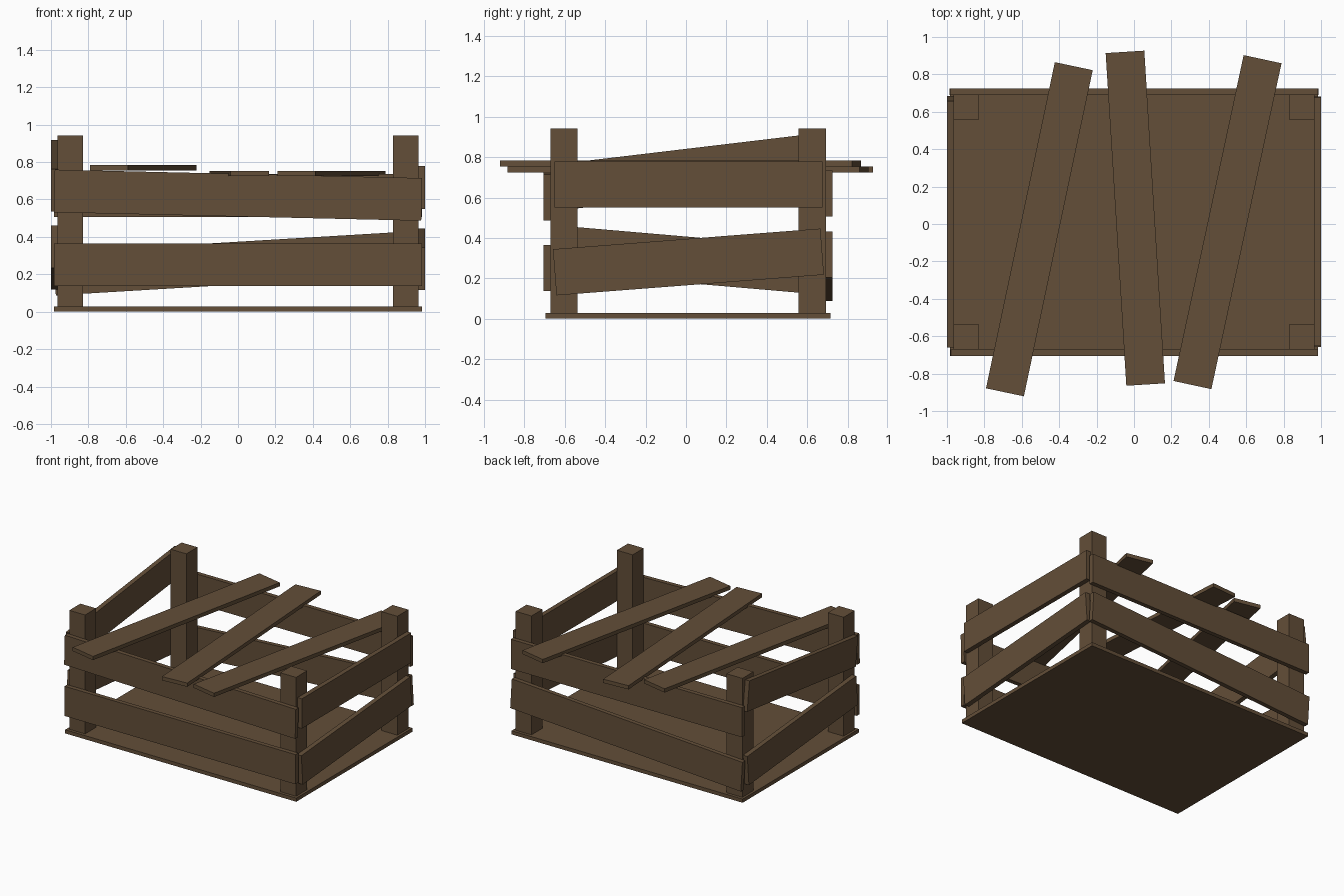
import bpy, math
from mathutils import Matrix

if "Cube" in bpy.data.objects:
    bpy.data.objects.remove(bpy.data.objects["Cube"])

wood = bpy.data.materials.new("dark brown wood")
wood.diffuse_color = (0.125, 0.077, 0.040, 1)
wood.use_nodes = True
wood.node_tree.nodes["Principled BSDF"].inputs["Base Color"].default_value = wood.diffuse_color


def board(name, center, size, axis='Z', slope=0.0):
    """Box of given size, turned about one axis through its centre."""
    bpy.ops.mesh.primitive_cube_add(size=1)
    ob = bpy.context.object
    ob.name = name
    ob.data.transform(Matrix.Diagonal((*size, 1)))
    ob.rotation_euler['XYZ'.index(axis)] = slope
    ob.location = center
    ob.data.materials.append(wood)
    return ob


# floor panel
board("floor_panel", (0, 0.01, 0.014), (1.965, 1.411, 0.028))

# corner posts
for sx, side in ((-1, "left"), (1, "right")):
    for sy, end in ((-1, "front"), (1, "back")):
        board(f"{end}_{side}_post", (sx * 0.897, 0.01 + sy * 0.615, 0.484),
              (0.134, 0.134, 0.916))

# long slats, front and back: name, y, z, slope in the xz plane
for name, y, z, s in (("front_upper_slat", -0.688, 0.623, -0.023),
                      ("front_lower_slat", -0.688, 0.252, 0.0),
                      ("back_upper_slat", 0.708, 0.621, 0.0),
                      ("back_lower_slat", 0.708, 0.260, 0.060)):
    board(name, (0, y, z), (1.965, 0.034, 0.228), 'Y', -math.atan(s))

# short slats, left and right: name, x, z, slope in the yz plane
for name, x, z, s in (("right_upper_slat", 0.982, 0.665, 0.0),
                      ("right_lower_slat", 0.982, 0.281, 0.077),
                      ("left_upper_slat", -0.982, 0.727, 0.119),
                      ("left_lower_slat", -0.982, 0.291, -0.086)):
    board(name, (x, 0.012, z), (0.036, 1.328, 0.229), 'X', math.atan(s))

# loose boards lying across the top
for name, x, y, z, a in (("left_lid_board", -0.506, -0.028, 0.769, -0.208),
                         ("middle_lid_board", 0.007, 0.031, 0.739, 0.062),
                         ("right_lid_board", 0.500, 0.010, 0.739, -0.212)):
    board(name, (x, y, z), (0.207, 1.782, 0.029), 'Z', a)
